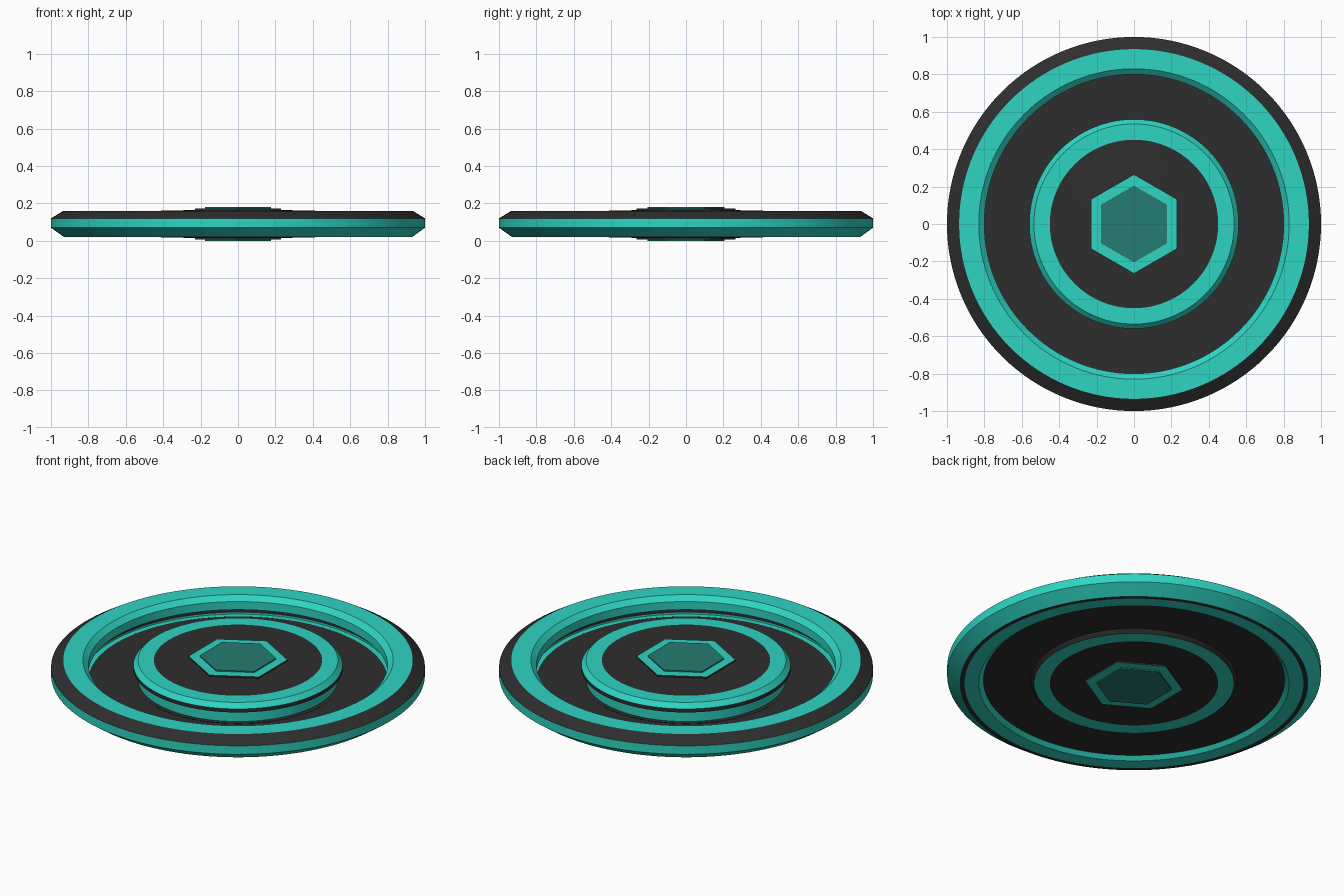
import bpy, bmesh, math

cube = bpy.data.objects.get("Cube")
if cube:
    bpy.data.objects.remove(cube, do_unlink=True)


def material(name, rgb):
    m = bpy.data.materials.new(name)
    m.use_nodes = True
    color = (*rgb, 1)
    m.diffuse_color = color
    m.node_tree.nodes["Principled BSDF"].inputs["Base Color"].default_value = color
    return m


MATS = [material("charcoal", (.027, .027, .027)),
        material("turquoise", (.028, .66, .54)),
        material("dim_turquoise", (.018, .2, .16))]
DARK, TEAL, DIM = range(3)


def lathe(name, profile, sides=128):
    """Spin a closed profile; each point gives the colour of the band that follows it."""
    bm = bmesh.new()
    rings = []
    for r, z, _ in profile:
        ring = []
        for i in range(sides):
            a = math.pi / 2 + math.tau * i / sides
            ring.append(bm.verts.new((r * math.cos(a), r * math.sin(a), z)))
        rings.append(ring)
    for k, (r, z, mat) in enumerate(profile):
        nxt = (k + 1) % len(profile)
        if r == 0 and profile[nxt][0] == 0:
            continue
        a, b = rings[k], rings[nxt]
        for i in range(sides):
            j = (i + 1) % sides
            bm.faces.new((a[i], a[j], b[j], b[i])).material_index = mat
    # Collapse the rings that sit on the axis
    bmesh.ops.remove_doubles(bm, verts=bm.verts, dist=1e-5)
    bmesh.ops.recalc_face_normals(bm, faces=bm.faces)
    mesh = bpy.data.meshes.new(name)
    bm.to_mesh(mesh)
    bm.free()
    for m in MATS:
        mesh.materials.append(m)
    obj = bpy.data.objects.new(name, mesh)
    bpy.context.collection.objects.link(obj)
    if sides > 6:
        bpy.ops.object.select_all(action='DESELECT')
        obj.select_set(True)
        bpy.context.view_layer.objects.active = obj
        bpy.ops.object.shade_smooth_by_angle(angle=math.radians(20))
    return obj


# Outer rim: bevelled edge, flat top, undercut inner wall
lathe("outer_rim", [
    (1, .07, TEAL), (1, .12, DARK), (.935, .16, TEAL), (.83, .16, TEAL),
    (.80, .133, TEAL), (.80, .085, DARK), (.83, .085, DARK), (.83, .054, TEAL),
    (.83, .045, TEAL), (.80, .045, TEAL), (.83, .02, TEAL), (.907, .02, DARK),
    (.93, .02, TEAL)])

# Thin recessed floor between rim and hub
lathe("floor", [(.84, .04, DARK), (.84, .044, DARK), (.50, .044, DARK), (.50, .04, DARK)])

# Hub with an overhanging lip
lathe("hub", [
    (0, .166, DARK), (.27, .164, DARK), (.45, .16, TEAL), (.535, .16, TEAL),
    (.56, .133, DARK), (.56, .112, DARK), (.535, .112, TEAL), (.535, .047, DARK),
    (.56, .047, DARK), (.535, .02, TEAL), (.45, .02, DARK), (.27, .016, DARK),
    (0, .014, DARK)])

# Hexagonal badges on both faces
MID = .09
for side, sign in (("top", 1), ("bottom", -1)):
    def level(h):
        return MID + sign * h
    lathe(side + "_hex_frame", [
        (0, level(.06), DARK), (.265, level(.06), DARK),
        (.265, level(.083), TEAL), (0, level(.083), TEAL)], 6)
    lathe(side + "_hex_plate", [
        (0, level(.07), DIM), (.205, level(.07), DIM),
        (.205, level(.09), DIM), (0, level(.09), DIM)], 6)
